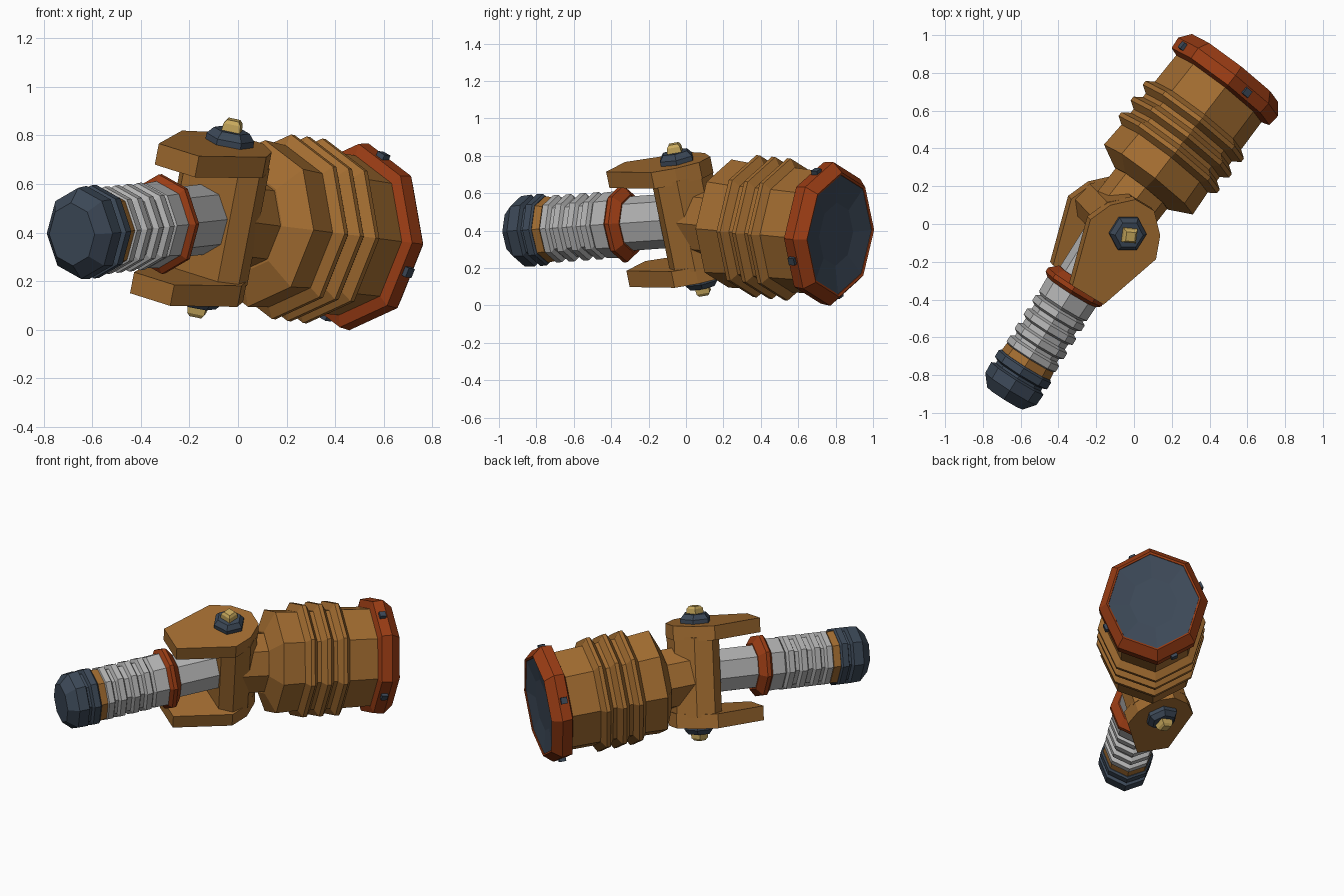
import bpy, bmesh
from math import sin, cos, radians, pi
from mathutils import Vector, Matrix

if "Cube" in bpy.data.objects:
    bpy.data.objects.remove(bpy.data.objects["Cube"])


def material(name, rgb):
    m = bpy.data.materials.new(name)
    m.use_nodes = True
    m.diffuse_color = (*rgb, 1)
    node = next(n for n in m.node_tree.nodes if n.type == "BSDF_PRINCIPLED")
    node.inputs["Base Color"].default_value = (*rgb, 1)
    return m


brown = material("brown", (0.36, 0.15, 0.03))
rust = material("rust orange", (0.32, 0.045, 0.007))
grey = material("light grey", (0.45, 0.45, 0.45))
slate = material("dark slate", (0.045, 0.065, 0.095))
brass = material("brass", (0.58, 0.40, 0.11))

# Shared joint centre and the three main directions
joint = Vector((-0.095, 0.015, 0.46))
pin_axis = Vector((0.185, -0.197, 0.963)).normalized()
big_axis = Vector((0.613, 0.79, -0.08)).normalized()
small_axis = Vector((-0.53, -0.845, -0.06)).normalized()


def frame(axis, hint):
    """Local z along axis, local y as near as possible to hint."""
    up = (hint - axis * hint.dot(axis)).normalized()
    side = up.cross(axis)
    return Matrix.Translation(joint) @ Matrix((side, up, axis)).transposed().to_4x4()


big = frame(big_axis, Vector((0, 0, 1)))
small = frame(small_axis, Vector((0, 0, 1)))
hinge = frame(pin_axis, small_axis)


def loft(name, rings, mat, place):
    """Skin a list of equal-length rings and cap both ends."""
    bm = bmesh.new()
    loops = [[bm.verts.new(place @ Vector(p)) for p in ring] for ring in rings]
    n = len(loops[0])
    for a, b in zip(loops, loops[1:]):
        for i in range(n):
            j = (i + 1) % n
            bm.faces.new((a[i], a[j], b[j], b[i]))
    bm.faces.new(loops[0])
    bm.faces.new(loops[-1])
    bmesh.ops.recalc_face_normals(bm, faces=bm.faces)
    me = bpy.data.meshes.new(name)
    bm.to_mesh(me)
    bm.free()
    me.materials.append(mat)
    ob = bpy.data.objects.new(name, me)
    bpy.context.collection.objects.link(ob)
    return ob


def turned(name, profile, mat, place, sides=8, squash=0.87, roll=0.0):
    """Low-sided turned part from (distance, radius) pairs."""
    angles = [2 * pi * i / sides + radians(roll) for i in range(sides)]
    rings = [[(r * squash * sin(a), r * cos(a), t) for a in angles] for t, r in profile]
    return loft(name, rings, mat, place)


def prism(name, half, low, high, mat, place):
    """Extruded outline mirrored across its own centre line."""
    outline = half + [(-x, y) for x, y in reversed(half)]
    return loft(name, [[(x, y, z) for x, y in outline] for z in (low, high)], mat, place)


def ribs(centres, base, peak, flat, foot):
    pts = []
    for c in centres:
        pts += [(c - foot, base), (c - flat, peak), (c + flat, peak), (c + foot, base)]
    return pts


# Large barrel
ROLL = -4.5
turned("large_neck", [(0, 0.20), (0.25, 0.20)], brown, big, roll=ROLL)
turned("large_barrel",
       [(0.22, 0.21), (0.28, 0.345)] + ribs((0.46, 0.565, 0.67), 0.335, 0.382, 0.012, 0.04)
       + [(0.92, 0.33)], brown, big, roll=ROLL)
turned("large_rim",
       [(0.89, 0.33), (0.905, 0.38), (0.97, 0.387), (1.03, 0.335), (1.025, 0.322), (0.99, 0.31)],
       rust, big, roll=ROLL)
turned("lens", [(0.96, 0.32), (1.022, 0.325), (1.0, 0.17)], slate, big, roll=ROLL)

# Small studs set in the rim faces
for k in range(4):
    a = radians(-24 + 90 * k)
    spot = big @ Matrix.Translation((0.36 * 0.87 * sin(a), 0.36 * cos(a), 0.94))
    spot = spot @ Matrix.Rotation(-a, 4, "Z")
    prism(f"rim_stud_{k + 1}", [(0.02, -0.03), (0.02, 0.015)], -0.02, 0.02, slate, spot)

# Small barrel
turned("inner_shaft", [(0, 0.145), (0.42, 0.145)], grey, small, squash=0.85)
turned("small_collar", [(0.36, 0.155), (0.40, 0.205), (0.425, 0.205), (0.45, 0.17)],
       rust, small, squash=0.85)
turned("small_barrel",
       [(0.41, 0.18), (0.53, 0.175)] + ribs((0.575, 0.66, 0.75, 0.83), 0.155, 0.18, 0.018, 0.03)
       + [(0.88, 0.155)], grey, small, squash=0.85)
turned("small_band", [(0.855, 0.172), (0.91, 0.178)], brown, small, squash=0.85)
turned("end_cap",
       [(0.90, 0.18), (0.91, 0.192), (0.95, 0.192), (0.96, 0.165), (0.975, 0.165),
        (0.985, 0.192), (1.05, 0.188), (1.11, 0.13)], slate, small, squash=0.85)

# Hinge: pillar between two mirrored plates, each with a washer and nut
prism("hinge_pillar", [(0.06, -0.17), (0.165, -0.08), (0.19, 0.03), (0.13, 0.10)],
      -0.25, 0.25, brown, hinge)
plate = [(0.06, -0.175), (0.16, -0.08), (0.21, 0.04), (0.10, 0.39)]
for label, s in (("top", 1), ("bottom", -1)):
    prism(label + "_plate", plate, 0.23 * s, 0.32 * s, brown, hinge)
    turned(label + "_washer", [(0.31 * s, 0.10), (0.345 * s, 0.10), (0.375 * s, 0.075)],
           slate, hinge, sides=6, squash=1)
    turned(label + "_nut", [(0.37 * s, 0.055), (0.405 * s, 0.05), (0.42 * s, 0.035)],
           brass, hinge, sides=4, squash=1, roll=20)
